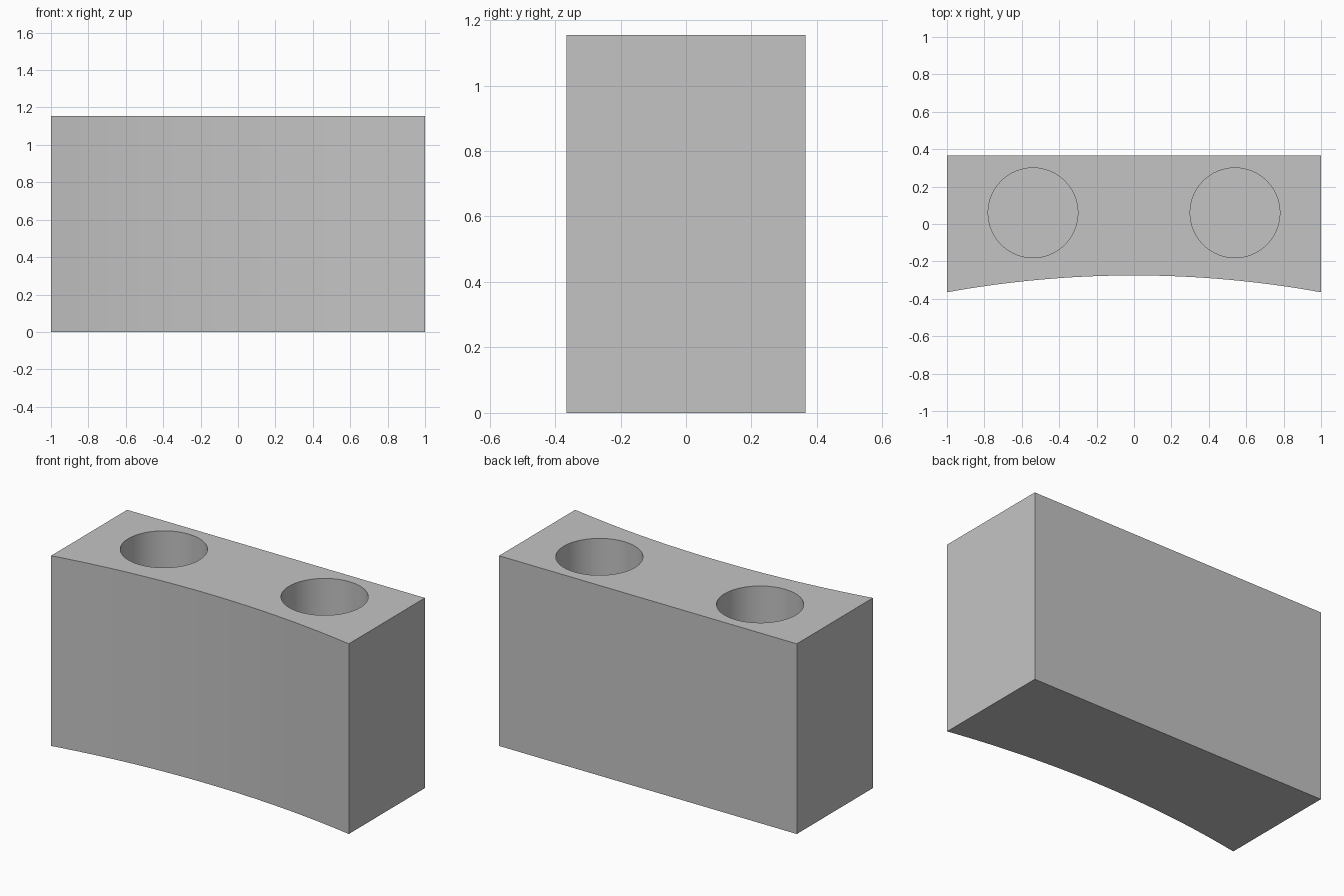
import bpy, bmesh, math

default_cube = bpy.data.objects.get("Cube")
if default_cube:
    bpy.data.objects.remove(default_cube, do_unlink=True)

HALF_W, BACK, HEIGHT = 1.0, 0.365, 1.155
SAGITTA = 0.09
HOLE_X, HOLE_Y, HOLE_R, FLOOR = 0.54, 0.06, 0.24, 0.15
STEPS = 32

grey = bpy.data.materials.new("plain grey")
grey.use_nodes = True
colour = (0.55, 0.55, 0.55, 1)
grey.diffuse_color = colour
grey.node_tree.nodes["Principled BSDF"].inputs["Base Color"].default_value = colour

# Block outline: shallow concave arc at the front, straight sides and back
radius = (HALF_W ** 2 + SAGITTA ** 2) / (2 * SAGITTA)
half_angle = math.asin(HALF_W / radius)
outline = []
for i in range(STEPS + 1):
    a = half_angle * (2 * i / STEPS - 1)
    outline.append((radius * math.sin(a), -BACK + SAGITTA - radius * (1 - math.cos(a))))
outline += [(HALF_W, BACK), (-HALF_W, BACK)]

# Extrude the outline into the block
bm = bmesh.new()
base = bm.faces.new([bm.verts.new((x, y, 0)) for x, y in outline])
top = bmesh.ops.extrude_face_region(bm, geom=[base], use_keep_orig=True)
bmesh.ops.translate(bm, vec=(0, 0, HEIGHT),
                    verts=[g for g in top["geom"] if isinstance(g, bmesh.types.BMVert)])
bmesh.ops.recalc_face_normals(bm, faces=bm.faces)
mesh = bpy.data.meshes.new("curved_block")
bm.to_mesh(mesh)
bm.free()
block = bpy.data.objects.new("curved_block", mesh)
bpy.context.collection.objects.link(block)
mesh.materials.append(grey)


def cut_socket(name, x):
    """Sink a blind round socket into the top of the block."""
    depth = HEIGHT - FLOOR + 0.1
    bpy.ops.mesh.primitive_cylinder_add(vertices=64, radius=HOLE_R, depth=depth,
                                        location=(x, HOLE_Y, FLOOR + depth / 2))
    cutter = bpy.context.object
    cutter.name = name
    cutter.hide_render = True
    cutter.data.materials.append(grey)
    mod = block.modifiers.new(name, "BOOLEAN")
    mod.operation = "DIFFERENCE"
    mod.solver = "EXACT"
    mod.object = cutter
    bpy.context.view_layer.objects.active = block
    bpy.ops.object.modifier_apply(modifier=mod.name)
    bpy.data.objects.remove(cutter, do_unlink=True)


cut_socket("left_socket", HOLE_X)
cut_socket("right_socket", -HOLE_X)

# Smooth the arc and socket walls, keep the rims crisp
bpy.ops.object.select_all(action="DESELECT")
block.select_set(True)
bpy.context.view_layer.objects.active = block
bpy.ops.object.shade_smooth_by_angle(angle=math.radians(30))
